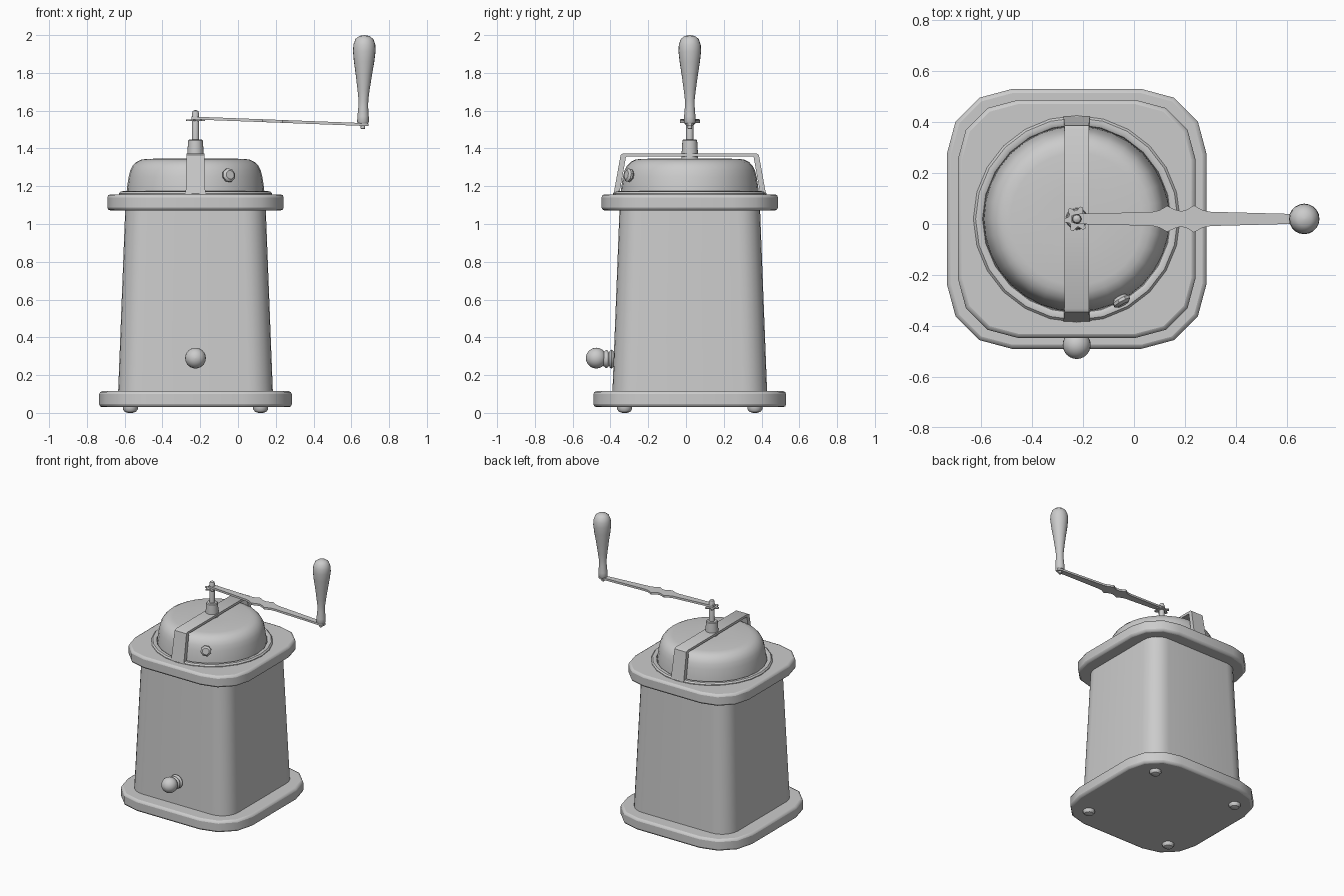
import bpy, bmesh, math
from mathutils import Vector, Matrix

if "Cube" in bpy.data.objects:
    bpy.data.objects.remove(bpy.data.objects["Cube"])

CX, CY = -0.225, 0.02  # axis of the grinder


def finish(name, bm, bevel=0, segs=2, angle=35):
    bmesh.ops.recalc_face_normals(bm, faces=bm.faces)
    me = bpy.data.meshes.new(name)
    bm.to_mesh(me)
    bm.free()
    ob = bpy.data.objects.new(name, me)
    bpy.context.collection.objects.link(ob)
    bpy.ops.object.select_all(action='DESELECT')
    bpy.context.view_layer.objects.active = ob
    ob.select_set(True)
    if bevel:
        m = ob.modifiers.new("bevel", 'BEVEL')
        m.width, m.segments, m.limit_method = bevel, segs, 'ANGLE'
        m.angle_limit = math.radians(45)
    bpy.ops.object.shade_smooth_by_angle(angle=math.radians(angle))
    return ob


def loft(name, rings, cap=True, **kw):
    """Skin a list of equal-length rings of points, capping both ends."""
    bm = bmesh.new()
    vs = [[bm.verts.new(p) for p in r] for r in rings]
    n = len(vs[0])
    for a, b in zip(vs, vs[1:]):
        for i in range(n):
            j = (i + 1) % n
            bm.faces.new((a[i], a[j], b[j], b[i]))
    if cap:
        bm.faces.new(vs[0])
        bm.faces.new(vs[-1])
    return finish(name, bm, **kw)


def rounded_square(half, rad, seg, z):
    pts = []
    for q in range(4):
        for i in range(seg + 1):
            a = math.pi / 2 * (q + i / seg)
            sx, sy = [(1, 1), (-1, 1), (-1, -1), (1, -1)][q]
            c = half - rad
            pts.append((CX + sx * c + rad * math.cos(a), CY + sy * c + rad * math.sin(a), z))
    return pts


def lathe(name, profile, origin, axis=(0, 0, 1), sides=24, **kw):
    """Turn (radius, height) pairs about an axis."""
    rot = Vector((0, 0, 1)).rotation_difference(Vector(axis)).to_matrix()
    o = Vector(origin)
    rings = [[o + rot @ Vector((r * math.cos(t), r * math.sin(t), h))
              for t in (2 * math.pi * i / sides for i in range(sides))] for r, h in profile]
    return loft(name, rings, **kw)


def sphere_profile(r, h, n=10):
    return [(max(r * math.sin(math.pi * i / n), 0.001), h - r * math.cos(math.pi * i / n))
            for i in range(n + 1)]


# base, tapered body and top plate
for name, half, rad, z0, z1 in (("base_plate", 0.51, 0.255, 0.03, 0.115),
                                ("top_plate", 0.467, 0.235, 1.072, 1.157)):
    loft(name, [rounded_square(half, rad, 3, z) for z in (z0, z1)], bevel=0.016)
loft("body", [rounded_square(0.41, 0.13, 6, 0.10), rounded_square(0.372, 0.12, 6, 1.08)])

# feet
for sx in (-1, 1):
    for sy in (-1, 1):
        lathe("foot", [(0.012, 0), (0.03, 0.006), (0.04, 0.02), (0.04, 0.034)],
              (CX + sx * 0.345, CY + sy * 0.345, 0), sides=12)

# rim ring and domed lid
lathe("lid_rim", [(0.406, 1.15), (0.406, 1.162), (0.397, 1.172), (0.382, 1.174),
                  (0.37, 1.168), (0.364, 1.15)], (CX, CY, 0), sides=24)
lathe("lid_dome", [(0.366, 1.15), (0.363, 1.19), (0.354, 1.25), (0.345, 1.284), (0.333, 1.308),
                   (0.314, 1.328), (0.29, 1.34), (0.26, 1.345), (0.1, 1.347)], (CX, CY, 0), sides=32)

# strap over the lid: bent profile swept across x
outer = [(-0.403, 1.16), (-0.366, 1.366), (-0.352, 1.374)]
inner = [(-0.373, 1.16), (-0.338, 1.355), (-0.33, 1.357)]
prof = outer + [(-y, z) for y, z in reversed(outer)]
prof += inner + [(-y, z) for y, z in reversed(inner)]
bm = bmesh.new()
L, R = ([bm.verts.new((CX + s * (0.052 if z < 1.2 else 0.048), CY + y, z)) for y, z in prof]
        for s in (-1, 1))
for i in range(5):
    bm.faces.new((L[i], L[i + 1], R[i + 1], R[i]))
    bm.faces.new((L[i + 6], R[i + 6], R[i + 7], L[i + 7]))
    for S in (L, R):
        bm.faces.new((S[i], S[i + 1], S[i + 7], S[i + 6]))
for i in (0, 5):
    bm.faces.new((L[i], R[i], R[i + 6], L[i + 6]))
finish("lid_strap", bm)

# shaft collar, shaft and its tip
lathe("shaft_collar", [(0.043, 1.34), (0.043, 1.38), (0.039, 1.442), (0.034, 1.447)], (CX, CY, 0), sides=20)
lathe("shaft", [(0.019, 1.43), (0.019, 1.585), (0.015, 1.597), (0.005, 1.603)], (CX, CY, 0), sides=12)

# lobed washer on the shaft
star = [(0.05 if i % 4 < 2 else 0.033, 2 * math.pi * i / 24) for i in range(24)]
loft("lobed_washer", [[(CX + r * math.cos(a), CY + r * math.sin(a), z) for r, a in star]
                      for z in (1.545, 1.553)])

# crank arm: symmetrical outline, sloping down towards the handle
half_outline = [(-0.245, 0.014), (-0.225, 0.02), (0.07, 0.027), (0.1, 0.034), (0.13, 0.051),
                (0.16, 0.037), (0.185, 0.03), (0.21, 0.037), (0.235, 0.053), (0.27, 0.034),
                (0.3, 0.028), (0.6, 0.02), (0.675, 0.02), (0.69, 0.01)]
loft("crank_arm", [[(x, CY + s * w, z - 0.038 * (x - CX))
                    for s, x, w in [(1, x, w) for x, w in half_outline] +
                    [(-1, x, w) for x, w in reversed(half_outline)]] for z in (1.553, 1.568)])

# handle and its pin
lean = Vector((0.018, 0, 1)).normalized()
lathe("handle", [(0.026, 1.532), (0.031, 1.542), (0.03, 1.57), (0.026, 1.62), (0.026, 1.66),
                 (0.032, 1.71), (0.043, 1.79), (0.054, 1.86), (0.06, 1.915), (0.058, 1.95),
                 (0.047, 1.98), (0.028, 1.995), (0.004, 2.0)], (0.634, CY, 0), lean, sides=20)
lathe("handle_pin", [(0.009, 1.502), (0.012, 1.506), (0.012, 1.56)], (0.661, CY, 0), sides=12)

# drawer knob with ringed neck
lathe("drawer_knob", sphere_profile(0.055, 0, 12), (CX, -0.475, 0.29), (0, -1, 0), sides=24)
lathe("knob_neck", [(0.03, -0.02), (0.045, -0.008), (0.05, 0), (0.045, 0.008), (0.034, 0.013),
                    (0.044, 0.018), (0.048, 0.026), (0.044, 0.034), (0.03, 0.05)],
      (CX, -0.395, 0.285), (0, -1, 0), sides=20, angle=60)

# lid catch button
d = Vector((0.175, -0.31, 0.06)).normalized()
lathe("lid_button_stem", [(0.022, -0.05), (0.022, 0.012)],
      (CX + 0.165, CY - 0.305, 1.255), d, sides=12)
lathe("lid_button", [(0.026, -0.012), (0.037, 0), (0.037, 0.012), (0.024, 0.022)],
      (CX + 0.173, CY - 0.318, 1.257), d, sides=8)
